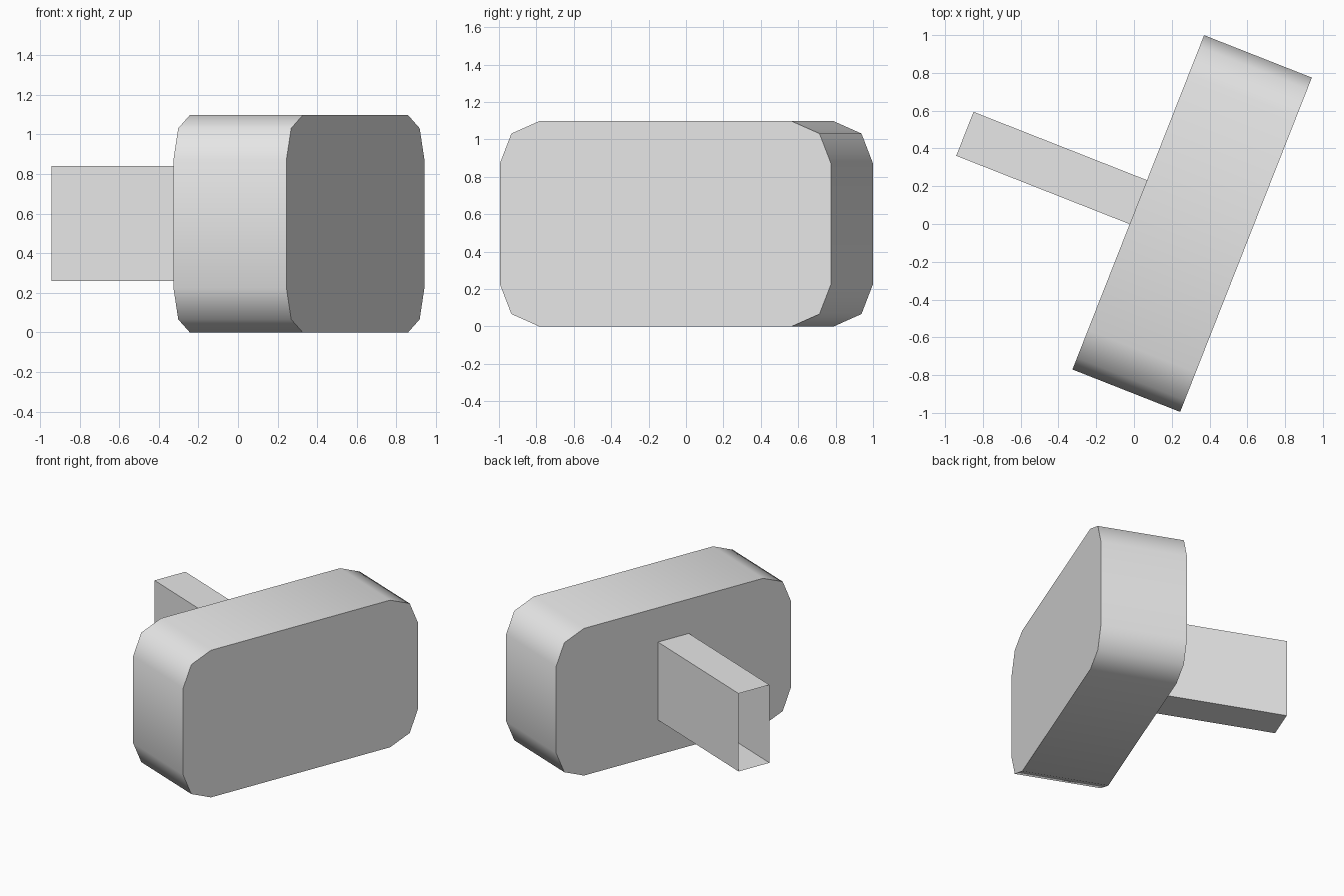
import bpy, bmesh, math
from mathutils import Matrix

if "Cube" in bpy.data.objects:
    bpy.data.objects.remove(bpy.data.objects["Cube"])

ROT = Matrix.Rotation(math.radians(-21.5), 4, 'Z')  # whole model is turned about z

grey = bpy.data.materials.new("light_grey")
grey.diffuse_color = (0.8, 0.8, 0.8, 1)
grey.use_nodes = True
grey.node_tree.nodes["Principled BSDF"].inputs["Base Color"].default_value = grey.diffuse_color


def extrude_profile(name, profile, x0, x1, caps):
    """Sweep a (y, z) outline along local x, optionally closing the ends."""
    bm = bmesh.new()
    a = [bm.verts.new((x0, y, z)) for y, z in profile]
    b = [bm.verts.new((x1, y, z)) for y, z in profile]
    n = len(profile)
    for i in range(n):
        j = (i + 1) % n
        bm.faces.new((a[i], b[i], b[j], a[j]))
    if caps:
        bm.faces.new(a)
        bm.faces.new(b[::-1])
        bmesh.ops.recalc_face_normals(bm, faces=bm.faces)
    else:
        bmesh.ops.reverse_faces(bm, faces=bm.faces)
    bm.transform(ROT)
    me = bpy.data.meshes.new(name)
    bm.to_mesh(me)
    bm.free()
    me.materials.append(grey)
    ob = bpy.data.objects.new(name, me)
    bpy.context.collection.objects.link(ob)
    return ob


def rounded_rect(y0, y1, z0, z1, r, seg):
    """Counter-clockwise outline with seg facets per corner."""
    pts = []
    corners = [(y1 - r, z0 + r, -90), (y1 - r, z1 - r, 0),
               (y0 + r, z1 - r, 90), (y0 + r, z0 + r, 180)]
    for cy, cz, start in corners:
        for k in range(seg + 1):
            t = math.radians(start + 90 * k / seg)
            pts.append((cy + r * math.cos(t), cz + r * math.sin(t)))
    return pts


# Thick slab with faceted round corners, smooth rim and sharp flat faces
slab = extrude_profile("slab", rounded_rect(-0.836, 1.066, 0, 1.097, 0.225, 2),
                       -0.021, 0.592, True)
bpy.context.view_layer.objects.active = slab
slab.select_set(True)
bpy.ops.object.shade_smooth_by_angle(angle=math.radians(60))

# Hollow rectangular stem, open at its ends
extrude_profile("stem", [(-0.009, 0.26), (0.241, 0.26), (0.241, 0.841), (-0.009, 0.841)],
                -1.008, -0.021, False)
